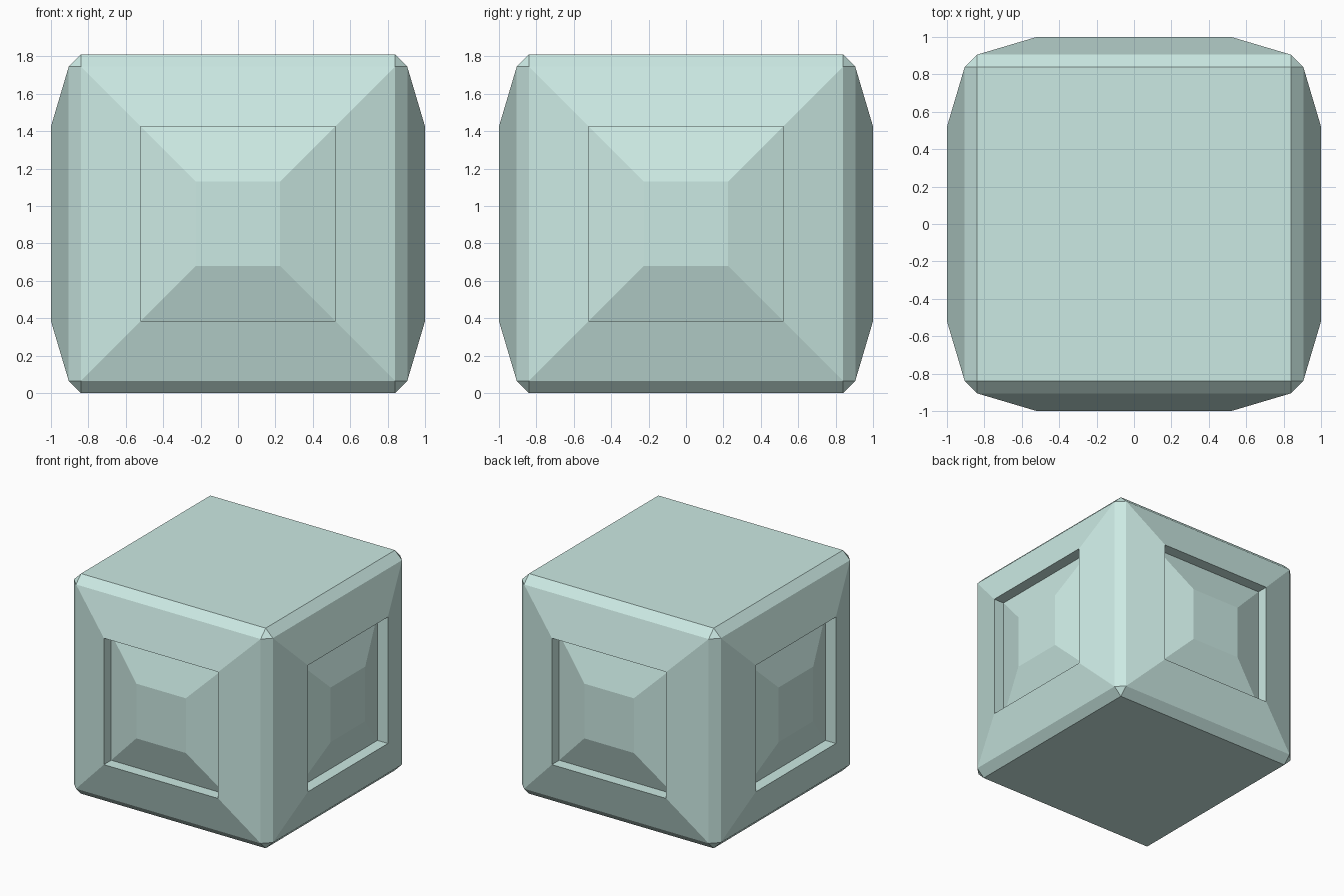
import bpy, bmesh
from mathutils import Matrix

if "Cube" in bpy.data.objects:
    bpy.data.objects.remove(bpy.data.objects["Cube"])

HALF, BEVEL = 0.905, 0.065   # cube half size, edge chamfer
RISE = 0.095                 # how far the side frames stand out
bm = bmesh.new()

# chamfered cube standing on the ground
bmesh.ops.create_cube(bm, size=2 * HALF, matrix=Matrix.Translation((0, 0, HALF)))
bmesh.ops.bevel(bm, geom=bm.edges[:], offset=BEVEL, offset_type='OFFSET',
                segments=1, profile=0.5, affect='EDGES')
bm.normal_update()

# four sides: sloped frame, sunken straight wall, raised blunt pyramid
sides = [f for f in bm.faces if max(abs(f.normal.x), abs(f.normal.y)) > 0.99]
for thickness, depth in ((0.32, RISE), (0.0, -RISE), (0.295, RISE)):
    bmesh.ops.inset_individual(bm, faces=sides, thickness=thickness,
                               depth=depth, use_even_offset=True)
    bm.normal_update()

mesh = bpy.data.meshes.new("panelled_block")
bm.to_mesh(mesh)
bm.free()
block = bpy.data.objects.new("panelled_block", mesh)
bpy.context.collection.objects.link(block)

# pale green-blue finish
mat = bpy.data.materials.new("pale_teal")
mat.diffuse_color = (0.60, 0.82, 0.77, 1)
mat.use_nodes = True
mat.node_tree.nodes["Principled BSDF"].inputs["Base Color"].default_value = mat.diffuse_color
mesh.materials.append(mat)
